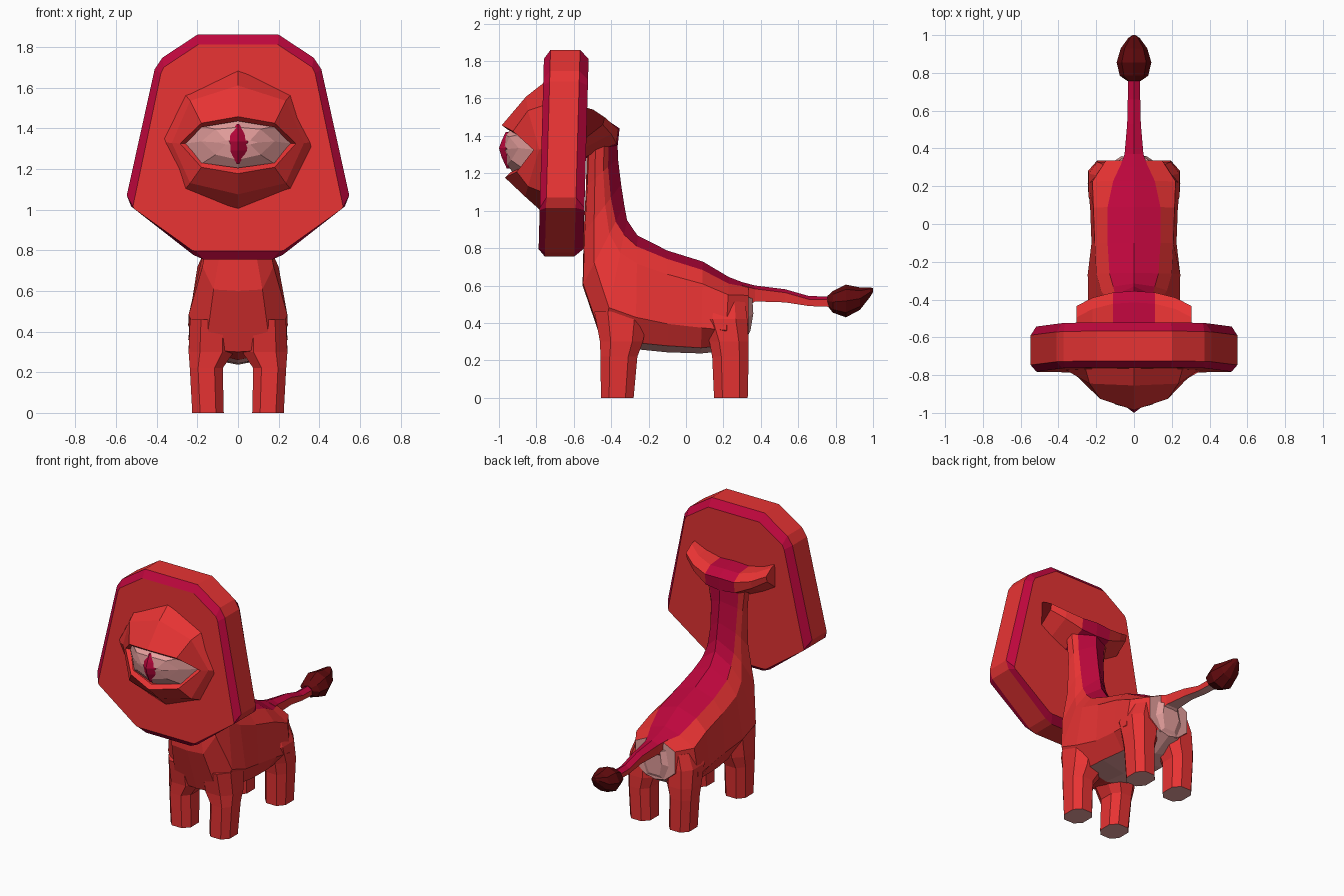
import bpy, bmesh, math
from mathutils import Vector


def material(name, rgb):
    m = bpy.data.materials.new(name)
    m.diffuse_color = (*rgb, 1)
    return m


RED, CRIMSON, MAROON, PINK = range(4)
MATS = [material("red", (0.87, 0.036, 0.036)), material("crimson", (0.51, 0.002, 0.046)),
        material("dark_maroon", (0.12, 0.003, 0.004)), material("pale_pink", (0.82, 0.36, 0.35))]


def loft(name, rings, colour=lambda i, k: RED, caps=(RED, RED)):
    """Skin consecutive rings of points; colour(i, k) picks the material of band i, side k."""
    bm = bmesh.new()
    vs = [[bm.verts.new(p) for p in r] for r in rings]
    n = len(rings[0])
    for i in range(len(vs) - 1):
        for k in range(n):
            j = (k + 1) % n
            f = bm.faces.new((vs[i][k], vs[i][j], vs[i + 1][j], vs[i + 1][k]))
            f.material_index = colour(i, k)
    for ring, cap in ((vs[0], caps[0]), (vs[-1], caps[1])):
        if cap is not None:
            bm.faces.new(ring).material_index = cap
    bmesh.ops.remove_doubles(bm, verts=bm.verts, dist=1e-5)
    bmesh.ops.recalc_face_normals(bm, faces=bm.faces)
    me = bpy.data.meshes.new(name)
    bm.to_mesh(me)
    bm.free()
    for m in MATS:
        me.materials.append(m)
    ob = bpy.data.objects.new(name, me)
    bpy.context.collection.objects.link(ob)
    return ob


def mirror_ring(half):
    """Complete a right-hand half outline; points on the centre line are not doubled."""
    return half + [(-x, y, z) for x, y, z in reversed(half) if x > 1e-6]


# --- Body and neck: top point, bottom point, stripe drop, keel depth,
#     then stripe / upper / lower / bottom half widths
sections = [
    ((.335, .605), (.335, .32), .015, .02, .06, .15, .15, .08),
    ((.23, .645), (.21, .25), .035, .03, .11, .22, .245, .14),
    ((.09, .728), (.08, .237), .045, .03, .14, .215, .232, .16),
    ((-.10, .787), (-.10, .243), .045, .035, .14, .208, .225, .17),
    ((-.26, .868), (-.27, .26), .06, .035, .13, .20, .245, .16),
    ((-.315, .95), (-.45, .30), .08, .01, .11, .175, .243, .16),
    ((-.33, 1.03), (-.553, .60), .10, .008, .10, .135, .175, .12),
    ((-.347, 1.14), (-.547, .88), .09, .01, .095, .115, .13, .07),
    ((-.364, 1.28), (-.535, 1.13), .07, .01, .10, .12, .125, .08),
    ((-.366, 1.38), (-.53, 1.32), .05, .01, .11, .14, .14, .10),
]
rings = []
for top, bot, drop, keel, s, u, l, b in sections:
    top, bot = Vector(top), Vector(bot)
    size = (bot - top).length
    t = drop / size
    levels = [(0, 0), (s, t), (u, t + .15), (l, .72), (b, 1 - keel / size), (0, 1)]
    rings.append(mirror_ring([(x, *top.lerp(bot, f)) for x, f in levels]))
loft("body_and_neck", rings,
     lambda i, k: CRIMSON if k in (0, 9) else PINK if k in (4, 5) and i < 4 else RED, (PINK, RED))

# --- Rump patch bulging slightly under the tail
loft("rump_patch", [
    [(.09, .33, .54), (.11, .33, .43), (.07, .33, .33), (-.07, .33, .33), (-.11, .33, .43), (-.09, .33, .54)],
    [(.05, .355, .53), (.065, .36, .45), (.04, .345, .36), (-.04, .345, .36), (-.065, .36, .45), (-.05, .355, .53)],
], lambda i, k: PINK, (PINK, PINK))


# --- Legs: eight-sided columns from x, y extents at each height
def leg(name, side, levels):
    rings = []
    for z, x0, x1, y0, y1 in levels:
        cx, cy, rx, ry = (x0 + x1) / 2, (y0 + y1) / 2, (x1 - x0) / 2, (y1 - y0) / 2
        rings.append([(side * (cx + rx * a), cy + ry * b, z) for a, b in
                      ((1, .5), (.5, 1), (-.5, 1), (-1, .5), (-1, -.5), (-.5, -1), (.5, -1), (1, -.5))])
    loft(name, rings, caps=(PINK, RED))


for side, tag in ((1, "right"), (-1, "left")):
    leg("front_leg_" + tag, side, [(0, .07, .225, -.455, -.28), (.22, .075, .237, -.457, -.26),
                                   (.30, .02, .243, -.46, -.23), (.46, .02, .236, -.49, -.20)])
    leg("back_leg_" + tag, side, [(0, .07, .225, .15, .33), (.22, .075, .237, .14, .335),
                                  (.30, .05, .243, .125, .335), (.42, .05, .24, .08, .328),
                                  (.52, .05, .20, .09, .315)])

# --- Tail: y, top z, bottom z, half width
tail = [(.30, .618, .47, .075), (.37, .60, .515, .05), (.53, .58, .510, .036),
        (.66, .543, .490, .033), (.80, .542, .485, .033)]
loft("tail", [[(0, y, t), (w, y, t - .018), (w * .9, y, b), (-w * .9, y, b), (-w, y, t - .018)]
              for y, t, b, w in tail],
     lambda i, k: (CRIMSON, RED, PINK, RED, CRIMSON)[k])

# --- Tail tuft: eight-sided bud
tuft = [(.757, .545, .49, .035), (.785, .57, .455, .075), (.855, .605, .43, .092),
        (.93, .59, .47, .07), (.985, .59, .54, .03), (1.0, .585, .565, .008)]
loft("tail_tuft", [[(w * math.cos(a), y, (t + b) / 2 + (t - b) / 2 * math.sin(a))
                    for a in (k * math.pi / 4 for k in range(8))] for y, t, b, w in tuft],
     lambda i, k: MAROON, (MAROON, MAROON))

# --- Ears: one bar sweeping across behind the mane
half = [(.0, -.355, 1.31, 1.49), (.11, -.362, 1.32, 1.485), (.22, -.39, 1.37, 1.51), (.305, -.435, 1.42, 1.55)]
stations = [(-x, y, b, t) for x, y, b, t in reversed(half[1:])] + half
loft("ears", [[(x, -.53, t), (x, y - .06, t - .01), (x, y, t - .05), (x, y - .01, b + .04), (x, -.535, b - .03)]
              for x, y, b, t in stations],
     lambda i, k: CRIMSON if i in (2, 3) and k < 4 else RED, (RED, MAROON))

# --- Mane: slab with trimmed corners and crimson chamfers, leaning slightly
outer = [(.20, 1.86), (.372, 1.747), (.41, 1.69), (.547, 1.07), (.525, 1.015), (.22, .777), (.17, .755)]
inner = [(.195, 1.812), (.365, 1.70), (.379, 1.67), (.517, 1.015), (.51, 1.003), (.226, .80), (.205, .795)]


def slab_ring(outline, y):
    return mirror_ring([(x, y + (z - 1.3) * .028, z) for x, z in outline])


loft("mane", [slab_ring(inner, -.774), slab_ring(outer, -.74), slab_ring(outer, -.582), slab_ring(inner, -.535)],
     lambda i, k: RED if i == 1 else CRIMSON)

# --- Face and eyelids: rings from the mane to the eye opening
lids = [
    [(0, -.74, 1.70), (.26, -.755, 1.565), (.375, -.765, 1.33), (.26, -.77, 1.10), (0, -.765, .99)],
    [(0, -.855, 1.61), (.235, -.845, 1.535), (.325, -.785, 1.328), (.235, -.845, 1.13), (0, -.86, 1.075)],
    [(0, -.985, 1.457), (.18, -.925, 1.425), (.285, -.815, 1.325), (.18, -.905, 1.208), (0, -.968, 1.177)],
    [(0, -.955, 1.435), (.18, -.90, 1.405), (.255, -.80, 1.325), (.18, -.88, 1.23), (0, -.94, 1.205)],
]
loft("face_and_eyelids", [mirror_ring(r) for r in lids], caps=(RED, None))

# --- Eyeball: faceted bulge filling the opening, closing to a short central ridge
eye = [
    [(0, -.93, 1.44), (.18, -.885, 1.41), (.26, -.80, 1.325), (.18, -.87, 1.225), (0, -.92, 1.20)],
    [(0, -.965, 1.405), (.11, -.945, 1.395), (.18, -.895, 1.335), (.11, -.935, 1.27), (0, -.96, 1.245)],
    [(0, -.975, 1.34), (.06, -.966, 1.34), (.10, -.955, 1.33), (.06, -.964, 1.32), (0, -.973, 1.32)],
]
loft("eyeball", [mirror_ring(r) for r in eye], lambda i, k: PINK, (None, PINK))

# --- Pupil: upright pointed gem
gem = [(1.42, -.965, -.955, .006), (1.37, -.987, -.958, .044), (1.335, -1.0, -.962, .05),
       (1.29, -.987, -.958, .044), (1.225, -.958, -.95, .006)]
loft("pupil", [[(0, f, z), (w, b, z), (0, b + .03, z), (-w, b, z)] for z, f, b, w in gem],
     lambda i, k: CRIMSON, (CRIMSON, CRIMSON))
